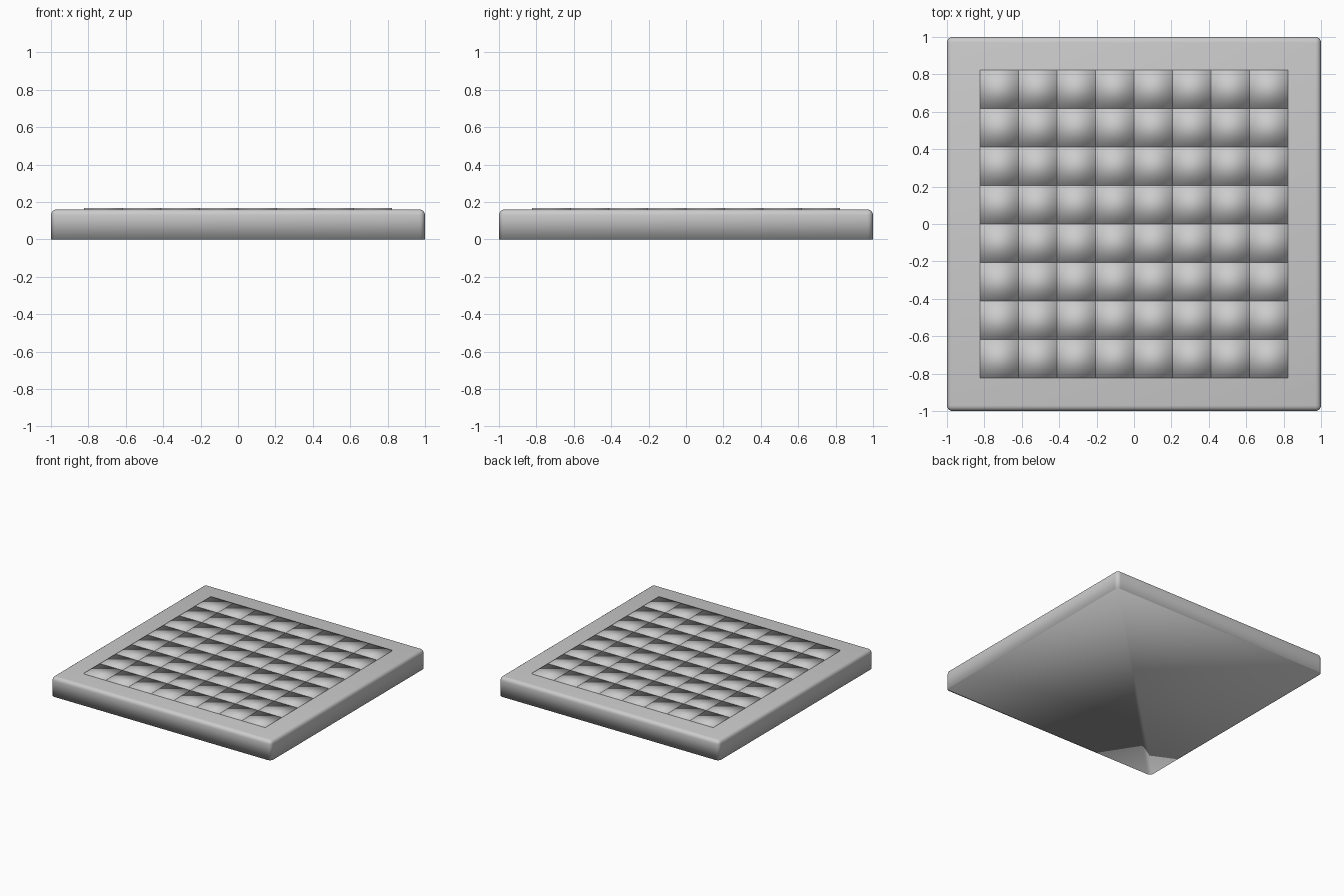
import bpy, bmesh

if "Cube" in bpy.data.objects:
    bpy.data.objects.remove(bpy.data.objects["Cube"])

def box_object(name, size, center):
    bm = bmesh.new()
    bmesh.ops.create_cube(bm, size=1)
    bmesh.ops.scale(bm, vec=size, verts=bm.verts)
    bmesh.ops.translate(bm, vec=center, verts=bm.verts)
    return bm, name

def finish(bm, name):
    for f in bm.faces:
        f.smooth = True
    me = bpy.data.meshes.new(name)
    bm.to_mesh(me)
    bm.free()
    ob = bpy.data.objects.new(name, me)
    bpy.context.collection.objects.link(ob)
    return ob

# Board slab: every edge rounded except those of the flat underside
HEIGHT = 0.16
bm, name = box_object("board_base", (2, 2, HEIGHT), (0, 0, HEIGHT / 2))
edges = [e for e in bm.edges if max(v.co.z for v in e.verts) > 0.01]
bmesh.ops.bevel(bm, geom=edges, offset=0.03, segments=4, profile=0.5,
                affect='EDGES', clamp_overlap=True)
finish(bm, name)

# Eight by eight thin, softly shaded square tiles
PITCH = 0.206
TOP = 0.167
BOTTOM = 0.15
for row in range(8):
    for col in range(8):
        bm, name = box_object(f"square_{row + 1}_{col + 1}",
                              (PITCH - 0.0005, PITCH - 0.0005, TOP - BOTTOM),
                              ((col - 3.5) * PITCH, (row - 3.5) * PITCH, (TOP + BOTTOM) / 2))
        finish(bm, name)
